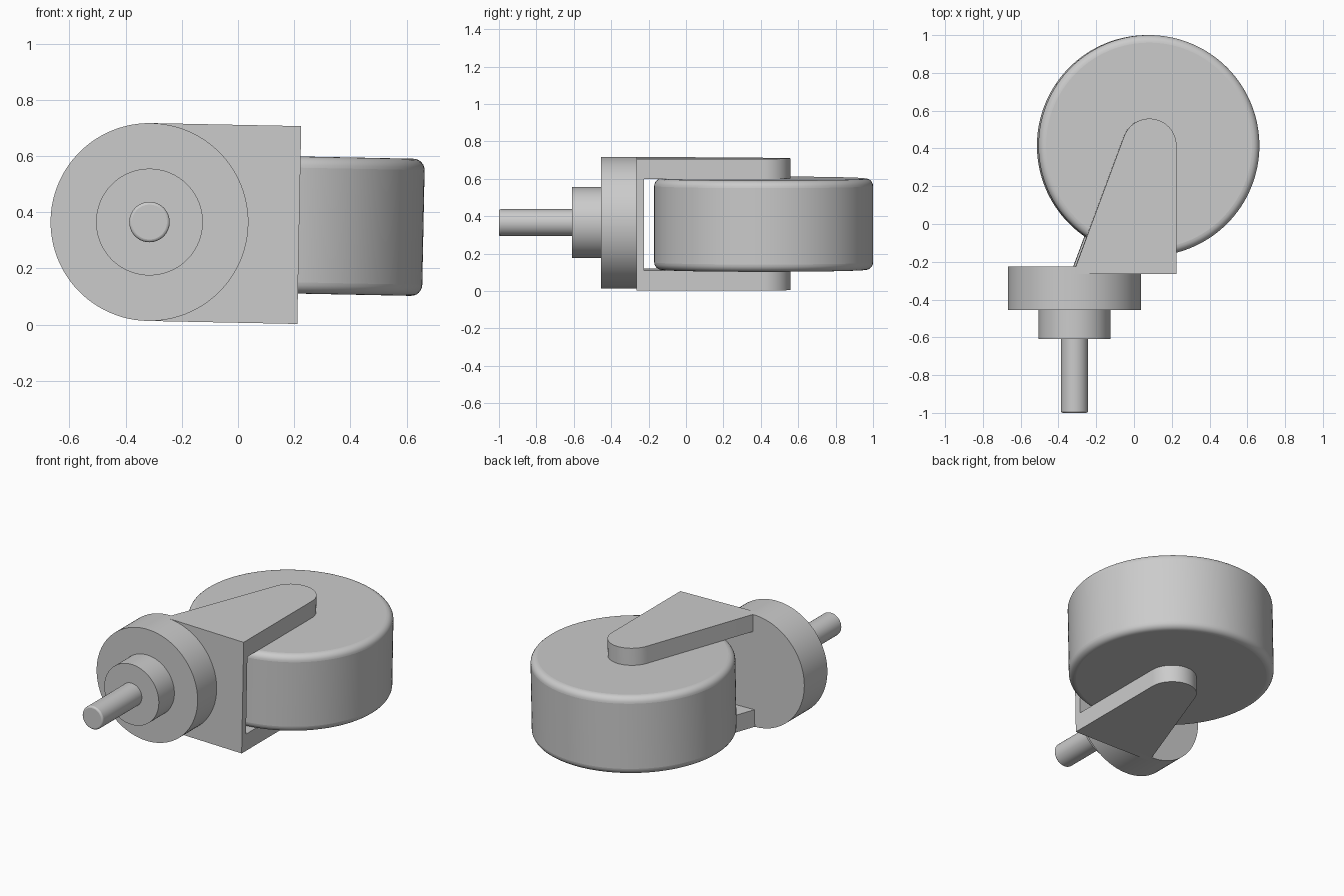
import bpy, bmesh
from math import cos, sin, radians, pi
from mathutils import Matrix, Vector

if "Cube" in bpy.data.objects:
    bpy.data.objects.remove(bpy.data.objects["Cube"])

# Everything is built around the stem axis, then tilted slightly about y
PLACE = Matrix.Translation((-0.315, 0, 0.365)) @ Matrix.Rotation(0.02, 4, 'Y')
HALF, GAP, EDGE = 0.352, 0.245, 0.533      # fork half height, inner gap, right edge
AXLE = (0.39, 0.415)                       # wheel centre in x, y


def arc(cx, cy, r, a0, a1, n):
    return [(cx + r * cos(radians(a0 + (a1 - a0) * i / n)),
             cy + r * sin(radians(a0 + (a1 - a0) * i / n))) for i in range(n + 1)]


def extrude(name, points, move, bevel=0, segments=4):
    bm = bmesh.new()
    face = bm.faces.new([bm.verts.new(p) for p in points])
    new = bmesh.ops.extrude_face_region(bm, geom=[face], use_keep_orig=True)['geom']
    bmesh.ops.translate(bm, vec=Vector(move),
                        verts=[g for g in new if isinstance(g, bmesh.types.BMVert)])
    bmesh.ops.recalc_face_normals(bm, faces=bm.faces)
    mesh = bpy.data.meshes.new(name)
    bm.to_mesh(mesh)
    bm.free()
    ob = bpy.data.objects.new(name, mesh)
    bpy.context.collection.objects.link(ob)
    ob.matrix_world = PLACE
    if bevel:
        mod = ob.modifiers.new("rounded_rim", 'BEVEL')
        mod.width, mod.segments = bevel, segments
        mod.limit_method, mod.angle_limit = 'ANGLE', radians(40)
    bpy.ops.object.select_all(action='DESELECT')
    ob.select_set(True)
    bpy.context.view_layer.objects.active = ob
    bpy.ops.object.shade_smooth_by_angle(angle=radians(30))
    return ob


def along_y(name, profile, y0, y1, **kw):
    return extrude(name, [(u, y0, w) for u, w in profile], (0, y1 - y0, 0), **kw)


def circle(cx, cy, r, n=96):
    return arc(cx, cy, r, 0, 360, n)[:-1]


# Threaded-end stem, collar and swivel disc on one axis
along_y("stem", circle(0, 0, 0.072, 64), -1.0, -0.59, bevel=0.01, segments=3)
along_y("collar", circle(0, 0, 0.19), -0.61, -0.455)
along_y("swivel_disc", circle(0, 0, HALF), -0.455, -0.265)

# Fork base plate: half round on the left, square on the right
along_y("fork_plate", arc(0, 0, HALF, 90, 270, 48) + [(EDGE, -HALF), (EDGE, HALF)],
        -0.265, -0.225)

# Tapered fork arms with a round end over the axle
arm = [(0, -0.225), (EDGE, -0.225)] + arc(*AXLE, 0.143, 0, 160, 32)
for name, w in (("fork_arm_upper", GAP), ("fork_arm_lower", -HALF)):
    extrude(name, [(x, y, w) for x, y in arm], (0, 0, HALF - GAP))

# Wheel with rounded rims, and a hidden axle
extrude("wheel", [(x, y, -0.244) for x, y in circle(*AXLE, 0.585, 128)],
        (0, 0, 0.488), bevel=0.04, segments=6)
